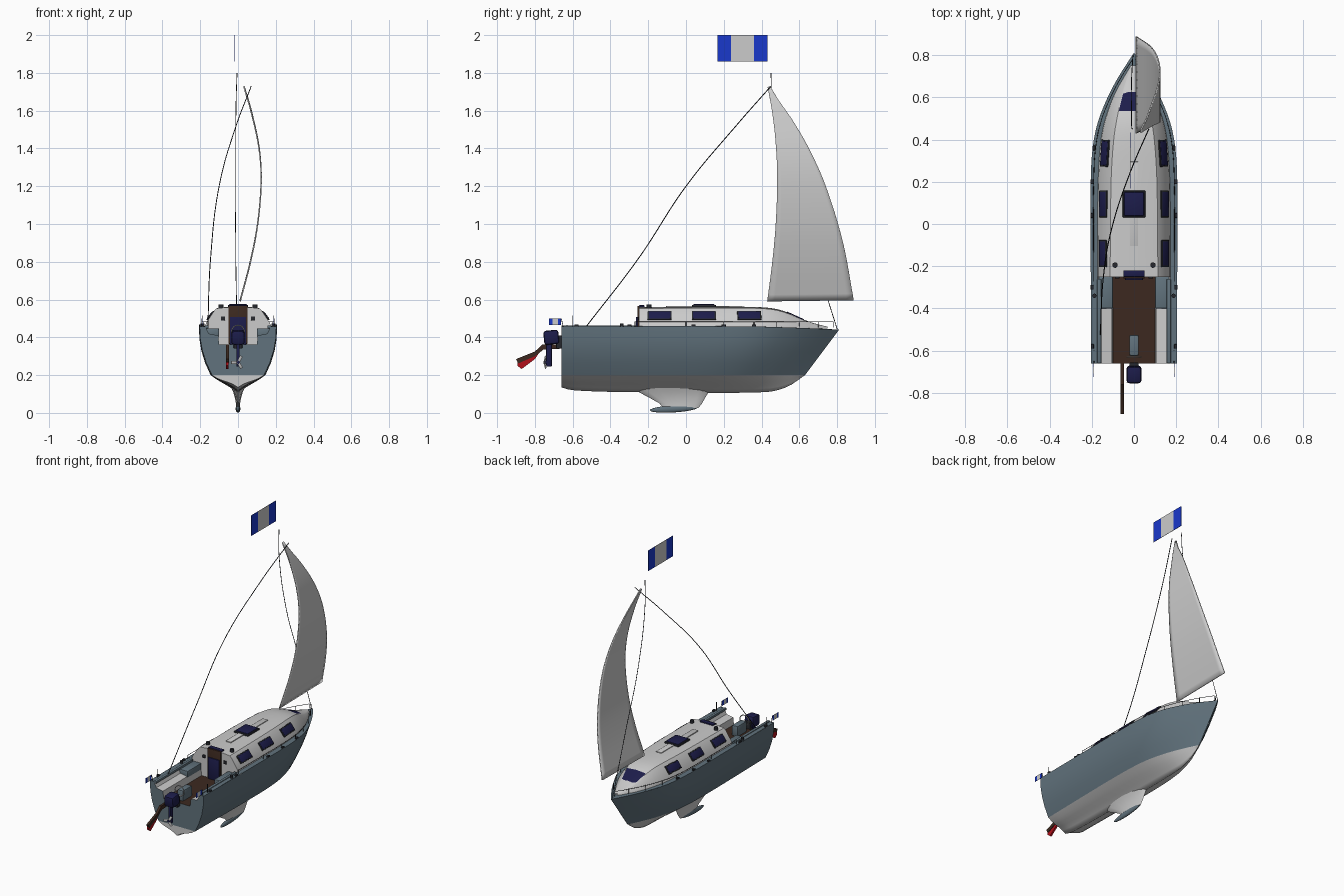
import bpy, bmesh, math
from mathutils import Vector

if "Cube" in bpy.data.objects:
    bpy.data.objects.remove(bpy.data.objects["Cube"])

SLATE, NAVY, BROWN = (.12, .17, .205, 1), (.012, .012, .07, 1), (.045, .022, .014, 1)
BLUE, RED, DARK = (.01, .04, .6, 1), (.45, .005, .01, 1), (.02, .022, .028, 1)
mats = {}

def finish(ob, color=None, angle=35):
    if color:
        if color not in mats:
            mats[color] = bpy.data.materials.new("colour")
            mats[color].diffuse_color = color
        ob.data.materials.append(mats[color])
    if angle and ob.type == 'MESH':
        bpy.ops.object.select_all(action='DESELECT')
        ob.select_set(True)
        bpy.context.view_layer.objects.active = ob
        bpy.ops.object.shade_smooth_by_angle(angle=math.radians(angle))
    return ob

def mesh(name, verts, faces, color=None, angle=35, mirror=False):
    me = bpy.data.meshes.new(name)
    me.from_pydata([tuple(v) for v in verts], [], faces)
    bm = bmesh.new()
    bm.from_mesh(me)
    bmesh.ops.remove_doubles(bm, verts=bm.verts, dist=1e-5)
    bmesh.ops.recalc_face_normals(bm, faces=bm.faces)
    bm.to_mesh(me)
    bm.free()
    ob = bpy.data.objects.new(name, me)
    bpy.context.collection.objects.link(ob)
    finish(ob, color, angle)
    if mirror:
        ob.modifiers.new("mirror", 'MIRROR').merge_threshold = .0015
    return ob

def loft(name, rows, color=None, angle=35, mirror=False, closed=False, caps=False):
    n = len(rows[0])
    faces = [(i*n+j, i*n+(j+1) % n, (i+1)*n+(j+1) % n, (i+1)*n+j)
             for i in range(len(rows)-1) for j in range(n if closed else n-1)]
    if caps:
        faces += [tuple(range(n)), tuple(range((len(rows)-1)*n, len(rows)*n))]
    return mesh(name, [p for r in rows for p in r], faces, color, angle, mirror)

def box(name, loc, size, color=None, rot=(0, 0, 0), bevel=0):
    bm = bmesh.new()
    bmesh.ops.create_cube(bm, size=1)
    bmesh.ops.scale(bm, vec=size, verts=bm.verts)
    if bevel:
        bmesh.ops.bevel(bm, geom=bm.edges[:], offset=bevel, segments=2, affect='EDGES', profile=.5)
    me = bpy.data.meshes.new(name)
    bm.to_mesh(me)
    bm.free()
    ob = bpy.data.objects.new(name, me)
    bpy.context.collection.objects.link(ob)
    ob.location, ob.rotation_euler = loc, rot
    return finish(ob, color)

def cyl(name, loc, r, depth, color=DARK, rot=(0, 0, 0), sides=16):
    bpy.ops.mesh.primitive_cylinder_add(vertices=sides, radius=r, depth=depth, location=loc, rotation=rot)
    bpy.context.object.name = name
    return finish(bpy.context.object, color)

def tube(name, pts, r=.002, color=DARK):
    cu = bpy.data.curves.new(name, 'CURVE')
    cu.dimensions, cu.bevel_depth, cu.bevel_resolution = '3D', r, 1
    sp = cu.splines.new('BEZIER')
    sp.bezier_points.add(len(pts)-1)
    for b, p in zip(sp.bezier_points, pts):
        b.co, b.handle_left_type, b.handle_right_type = p, 'AUTO', 'AUTO'
    ob = bpy.data.objects.new(name, cu)
    bpy.context.collection.objects.link(ob)
    return finish(ob, color)

def spl(keys, x):
    """Smooth interpolation through (x, value) keys."""
    n = len(keys)
    slope = lambda a, b: (keys[b][1]-keys[a][1])/(keys[b][0]-keys[a][0])
    i = max([k for k in range(n-1) if keys[k][0] <= x+1e-9] or [0])
    (x0, a), (x1, b) = keys[i], keys[i+1]
    h, m0, m1 = x1-x0, slope(max(i-1, 0), i+1), slope(i, min(i+2, n-1))
    t = (x-x0)/h
    return ((2*t**3-3*t*t+1)*a + (t**3-2*t*t+t)*h*m0 + (3*t*t-2*t**3)*b + (t**3-t*t)*h*m1)

# hull lines
sheer = [(-.66, .203), (-.2, .205), (.2, .205), (.36, .196), (.48, .172), (.6, .125), (.7, .072), (.81, .001)]
chine = [(-.66, .138), (0, .145), (.25, .132), (.42, .092), (.55, .04), (.63, .001)]
keel = [(-.66, .135), (-.6, .12), (-.3, .11), (.42, .11), (.54, .14), (.63, .2)]
sheer_z = [(-.66, .458), (.3, .458), (.6, .45), (.81, .44)]
top_rows, low_rows, N = [], [], 36
for i in range(N+1):
    t = i/N
    ys, yc = -.66+1.47*t, -.66+1.29*t
    s = Vector((spl(sheer, ys), ys, spl(sheer_z, ys)))
    c = Vector((spl(chine, yc), yc, .2))
    k = Vector((0, yc, spl(keel, yc)))
    top_rows.append([s.lerp(c, u)+Vector((.09*s.x*4*u*(1-u), 0, 0)) for u in (0, .25, .5, .75, 1)])
    low_rows.append([c.lerp(k, u)+Vector((0, 0, -.012*(1-t)*math.sin(u*math.pi)*(1-2*u))) for u in (0, .2, .4, .6, .8, 1)])
loft("topsides", top_rows, SLATE, mirror=True)
loft("hull_bottom", low_rows, mirror=True)

# cockpit liner, transom and bulkhead share one profile
prof = [(.203, .458), (.172, .458), (.155, .42), (.105, .41), (.1, .362), (0, .362)]
for name, a, b, col in (("coaming", 0, 2, SLATE), ("cockpit_seat", 1, 5, None), ("cockpit_floor", 4, 6, BROWN)):
    loft(name, [[(x, y, z) for x, z in prof[a:b]] for y in (-.66, -.25)], col, mirror=True)
ring = top_rows[0]+[(0, -.66, .2)]+[(x, -.66, z) for x, z in prof[:0:-1]]
mesh("transom", ring, [tuple(range(len(ring)))], SLATE, mirror=True)
ring = low_rows[0]+[(0, -.66, .2)]
mesh("transom_bottom", ring, [tuple(range(len(ring)))], mirror=True)
ring = [(x, -.25, z) for x, z in prof[1:]]+[(0, -.25, .458)]
mesh("cockpit_bulkhead", ring, [tuple(range(len(ring)))], mirror=True)

# side deck and foredeck
ys = [-.25+1.06*i/28 for i in range(29)]
loft("deck", [[(spl(sheer, y), y, spl(sheer_z, y)), (0, y, spl(sheer_z, y)+.001)] for y in ys], SLATE, mirror=True)
for s in (-1, 1):
    box("locker_step", (s*.135, -.325, .425), (.07, .15, .045), SLATE, bevel=.006)
    box("seat_back", (s*.165, -.46, .455), (.02, .4, .016), SLATE, bevel=.004)

# cabin
base = [(-.25, .175), (.2, .172), (.4, .158), (.52, .13), (.62, .09), (.7, .045), (.75, .015)]
roof = [(-.25, .118), (.2, .113), (.4, .1), (.52, .08), (.62, .055), (.7, .03), (.75, .008)]
high = [(-.25, .56), (.3, .562), (.45, .555), (.53, .535), (.62, .495), (.7, .468), (.75, .457)]
rows = []
for i in range(31):
    y = -.25+i/30
    b, r, h = spl(base, y), spl(roof, y), spl(high, y)-.448
    half = [(b, 0), (b*.97, .25*h), (r*1.06, .84*h), (r*.96, .94*h), (r*.5, .99*h)]
    sec = half+[(0, h)]+[(-x, z) for x, z in half[::-1]]
    rows.append([(x, y, .448+z) for x, z in sec])
loft("cabin", rows, caps=True, closed=True)
for s in (-1, 1):
    for y, x, turn in ((-.14, .147, 0), (.095, .145, 0), (.335, .138, .06)):
        for nm, g, d, col in (("window_frame", .012, .008, DARK), ("window", 0, .012, NAVY)):
            box(nm, (s*x, y, .515), (d, .115+g, .046+g), col, (0, -s*.66, s*turn), .003)
# forward window lies on the sloped cabin front
rows = []
for y in (.535, .56, .59, .625):
    w, h = spl(roof, y)*.93, spl(high, y)
    rows.append([(x*w, y, h+.003-.006*abs(x)) for x in (-1, -.5, 0, .5, 1)])
loft("front_window", rows, NAVY)

# roof fittings
box("hatch_runner", (0, .095, .563), (.04, .4, .008), bevel=.002)
box("roof_hatch_frame", (0, .095, .565), (.108, .128, .014), DARK, bevel=.005)
box("roof_hatch", (0, .095, .57), (.094, .112, .012), NAVY, bevel=.004)
box("companionway", (0, -.252, .466), (.1, .012, .2), BROWN, bevel=.002)
box("companionway_door", (0, -.26, .435), (.084, .01, .145), NAVY, bevel=.002)
box("companionway_hood", (0, -.235, .565), (.1, .03, .01), NAVY, bevel=.003)
for s in (-1, 1):
    cyl("roof_winch", (s*.09, -.195, .563), .013, .022)
    cyl("coaming_winch", (s*.188, -.34, .465), .01, .018)
    box("aft_instrument", (s*.08, -.254, .5), (.022, .008, .022), DARK, bevel=.003)
    for y in (-.58, -.3, .04, .2, .36):
        box("cleat", (s*(spl(sheer, y)-.006), y, .463), (.014, .022, .012), DARK, bevel=.003)
    # side and bow rail
    pts = [(s*max(spl(sheer, y)-.014, .004), y, .483) for y in (-.27, 0, .2, .36, .48, .6, .7, .78)]
    tube("deck_rail", pts, .0015)
    for p in pts:
        cyl("rail_post", (p[0], p[1], .468), .002, .034, sides=6)

# steering pedestal and wheel
box("pedestal", (0, -.575, .395), (.045, .1, .075), SLATE, bevel=.008)
bpy.ops.mesh.primitive_torus_add(location=(0, -.63, .43), rotation=(math.pi/2, 0, 0), major_radius=.034,
                                 minor_radius=.003, major_segments=28, minor_segments=8)
bpy.context.object.name = "steering_wheel"
finish(bpy.context.object)

# fin keel with bulb
def foil(y0, y1, w, z):
    c, r = (y0+y1)/2, (y1-y0)/2
    return [(w*math.sin(a), c+r*math.cos(a), z) for a in [i*math.pi/8 for i in range(16)]]
loft("fin_keel", [foil(-.28, .14, .04, .14), foil(-.25, .12, .025, .11), foil(-.19, .1, .016, .078),
                  foil(-.14, .085, .011, .05), foil(-.12, .065, .01, .025)], closed=True, caps=True)
bpy.ops.mesh.primitive_uv_sphere_add(segments=20, ring_count=12, location=(0, -.065, .0215), rotation=(.06, 0, 0))
bulb = bpy.context.object
bulb.name, bulb.scale = "keel_bulb", (.013, .127, .019)
finish(bulb, SLATE)

# outboard motor
box("motor_head", (0, -.713, .4), (.07, .08, .075), NAVY, (.1, 0, 0), .014)
box("motor_bracket", (0, -.672, .375), (.045, .03, .07), DARK, bevel=.004)
box("motor_leg", (0, -.725, .31), (.018, .03, .13), NAVY, bevel=.005)
cyl("propeller_hub", (0, -.732, .268), .009, .04, NAVY, (math.pi/2, 0, 0))
for i in range(3):
    a = i*2*math.pi/3+.5
    box("propeller_blade", (.02*math.sin(a), -.746, .268+.02*math.cos(a)), (.016, .003, .035), None, (0, a, .4), .001)

# kicked-up rudder: brown upper part and red blade
def plate(name, yz, x, w, color):
    return loft(name, [[(x+d, y, z) for y, z in yz] for d in (-w, w)], color, closed=True, caps=True)
plate("rudder_stock", [(-.66, .362), (-.76, .362), (-.8, .325), (-.9, .285), (-.888, .262), (-.8, .3), (-.755, .335), (-.66, .34)], -.055, .008, BROWN)
plate("rudder_blade", [(-.77, .33), (-.8, .3), (-.892, .268), (-.893, .25), (-.87, .232), (-.8, .285)], -.057, .006, RED)

# headsail: sideways belly depends on height
luff = [(.59, .43), (.8, .457), (1, .475), (1.25, .483), (1.45, .473), (1.6, .455), (1.725, .432)]
leech = [(.59, .888), (.9, .83), (1.2, .738), (1.4, .648), (1.55, .56), (1.65, .49), (1.725, .445)]
belly = [(.59, .015), (.8, .07), (1, .108), (1.22, .126), (1.4, .115), (1.6, .072), (1.725, .035)]
rows = []
for i in range(33):
    z = .59+1.135*i/32
    a, b = spl(luff, z), spl(leech, z)
    rows.append([(spl(belly, z), a+(b-a)*j/12, z+.006*(j/12)) for j in range(13)])
sail = loft("headsail", rows)
sail.modifiers.new("thickness", 'SOLIDIFY').thickness = .007

# rigging
tube("forestay", [(-.005, .45, 1.8), (-.01, .455, 1.65), (-.012, .53, 1.25), (-.012, .67, .85), (-.005, .8, .445)])
tube("sheet_rope", [(.07, .45, 1.73), (-.01, .265, 1.52), (-.1, 0, 1.2), (-.145, -.25, .82), (-.16, -.53, .455)], .0025)

# flags: blue with a pale centre band
def flag(x, y, z, w, h):
    for k, f, col in ((-.365, .27, BLUE), (0, .46, None), (.365, .27, BLUE)):
        box("flag_band", (x, y+k*w, z), (.002, w*f, h), col)
flag(-.018, .3, 1.93, .265, .14)
for s in (-1, 1):
    flag(s*.19, -.693, .483, .064, .034)
    tube("flag_staff", [(s*.19, -.65, .455), (s*.19, -.66, .5)], .002)
    cyl("stern_post", (s*.19, -.6, .485), .002, .06, sides=6)

for m in bpy.data.materials:
    if m.users and not m.is_grease_pencil:
        m.use_nodes = True
        m.node_tree.nodes["Principled BSDF"].inputs["Base Color"].default_value = m.diffuse_color
